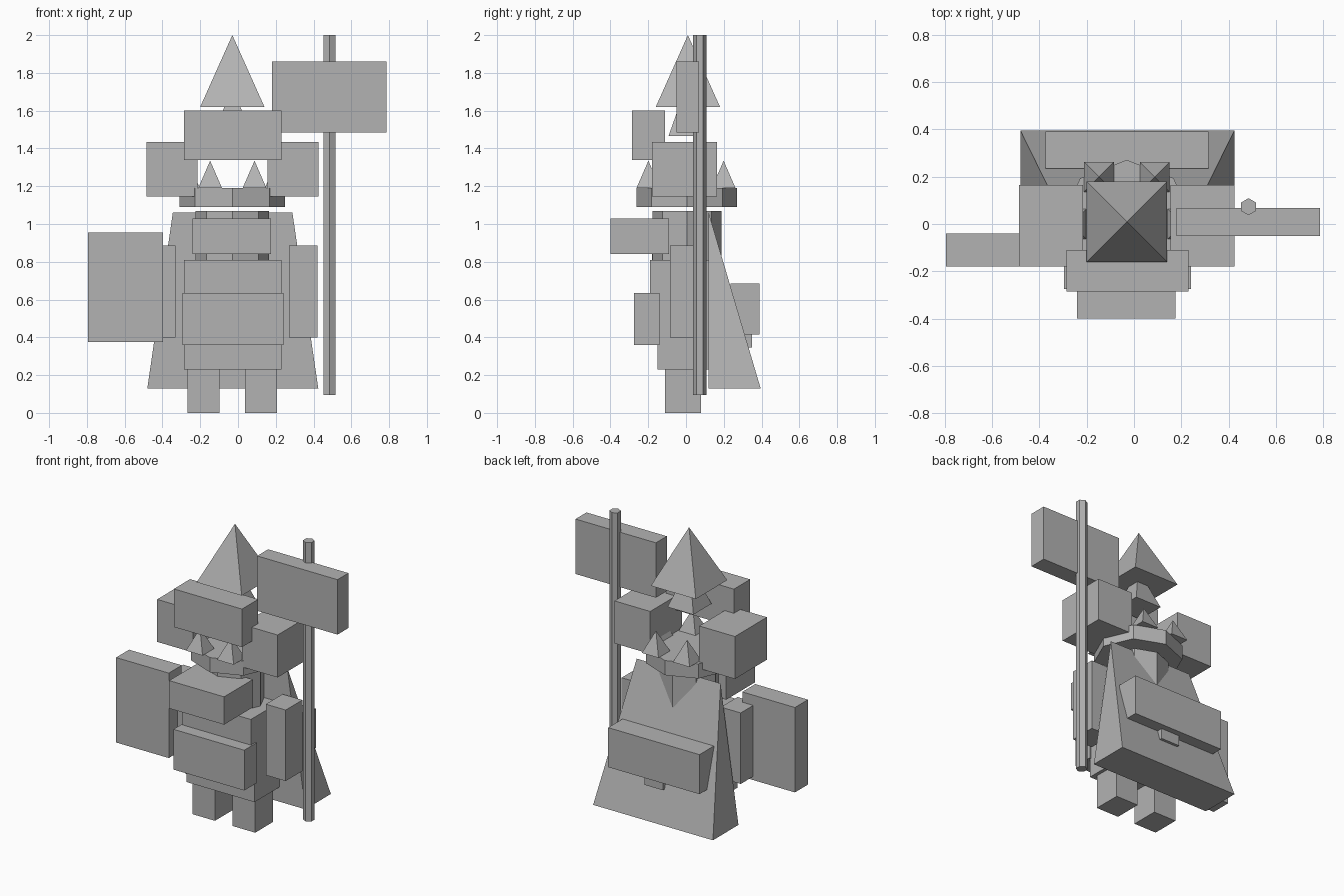
import bpy, bmesh, math

if "Cube" in bpy.data.objects:
    bpy.data.objects.remove(bpy.data.objects["Cube"])

CX = -0.03  # symmetry line of the figure

mat = bpy.data.materials.new("plain_grey")
mat.diffuse_color = (0.45, 0.45, 0.45, 1)
mat.use_nodes = True
mat.node_tree.nodes["Principled BSDF"].inputs["Base Color"].default_value = mat.diffuse_color


def finish(name, bm):
    bmesh.ops.recalc_face_normals(bm, faces=bm.faces)
    me = bpy.data.meshes.new(name)
    bm.to_mesh(me)
    bm.free()
    me.materials.append(mat)
    ob = bpy.data.objects.new(name, me)
    bpy.context.collection.objects.link(ob)
    return ob


def box(name, x0, x1, y0, y1, z0, z1):
    bm = bmesh.new()
    bmesh.ops.create_cube(bm, size=1)
    for v in bm.verts:
        v.co.x = x1 if v.co.x > 0 else x0
        v.co.y = y1 if v.co.y > 0 else y0
        v.co.z = z1 if v.co.z > 0 else z0
    return finish(name, bm)


def loft(name, n, x, y, z0, z1, rx, ry, start=0.0, pointed=False):
    """Prism or pyramid with n sides."""
    bm = bmesh.new()
    ang = [start + 2 * math.pi * i / n for i in range(n)]
    low = [bm.verts.new((x + rx * math.cos(a), y + ry * math.sin(a), z0)) for a in ang]
    bm.faces.new(low)
    if pointed:
        tip = bm.verts.new((x, y, z1))
        for i in range(n):
            bm.faces.new((low[i], low[(i + 1) % n], tip))
    else:
        top = [bm.verts.new((v.co.x, v.co.y, z1)) for v in low]
        bm.faces.new(top)
        for i in range(n):
            j = (i + 1) % n
            bm.faces.new((low[i], low[j], top[j], top[i]))
    return finish(name, bm)


def pyramid(name, x, y, half, z0, z1):
    r = half * math.sqrt(2)
    return loft(name, 4, x, y, z0, z1, r, r, math.pi / 4, True)


# legs, arms and shoulder blocks, mirrored about the figure's centre
for side, s in (("left", -1), ("right", 1)):
    def pair(name, near, far, *rest):
        a, b = sorted((CX + s * near, CX + s * far))
        box(side + "_" + name, a, b, *rest)
    pair("leg", 0.067, 0.237, -0.11, 0.08, 0, 0.23)
    pair("arm", 0.30, 0.45, -0.085, 0.095, 0.40, 0.885)
    pair("shoulder_block", 0.185, 0.455, -0.18, 0.165, 1.145, 1.435)

# body
box("hips", -0.285, 0.23, -0.15, 0.12, 0.23, 0.42)
box("torso", -0.285, 0.23, -0.19, 0.12, 0.42, 0.81)
box("belt_plate", -0.295, 0.24, -0.275, -0.14, 0.36, 0.635)
box("chest_block", -0.24, 0.175, -0.40, -0.09, 0.84, 1.03)
loft("neck", 8, CX, 0.005, 0.80, 1.07, 0.195, 0.182)

# collar ring with spikes
loft("collar", 8, CX, 0.005, 1.09, 1.19, 0.28, 0.266)
for i in range(6):
    a = i * math.pi / 3
    pyramid("collar_spike", CX + 0.235 * math.cos(a), 0.23 * math.sin(a), 0.063, 1.19, 1.335)

# visor block and hat
box("visor", -0.285, 0.23, -0.285, -0.11, 1.34, 1.60)
pyramid("hat_lower", CX, 0.005, 0.098, 1.465, 1.74)
pyramid("hat", CX, 0.01, 0.17, 1.62, 2.0)

# cape: wedge, sharp along the top edge
bm = bmesh.new()
tl, tr = [bm.verts.new((x, 0.12, 1.06)) for x in (-0.345, 0.288)]
fl, fr = [bm.verts.new((x, 0.12, 0.13)) for x in (-0.48, 0.425)]
bl, br = [bm.verts.new((x, 0.395, 0.13)) for x in (-0.48, 0.425)]
for f in ((tl, fl, fr, tr), (tl, tr, br, bl), (fl, bl, br, fr), (tl, bl, fl), (tr, fr, br)):
    bm.faces.new(f)
finish("cape", bm)

# back pack with its small stud
box("back_pack", -0.375, 0.315, 0.235, 0.39, 0.415, 0.685)
box("back_stud", -0.07, 0.07, 0.27, 0.35, 0.345, 0.45)

# shield, pole and flag
box("shield", -0.795, -0.397, -0.18, -0.04, 0.375, 0.955)
loft("pole", 6, 0.484, 0.073, 0.095, 2.0, 0.036, 0.036, math.pi / 2)
box("flag", 0.18, 0.787, -0.05, 0.068, 1.485, 1.86)
